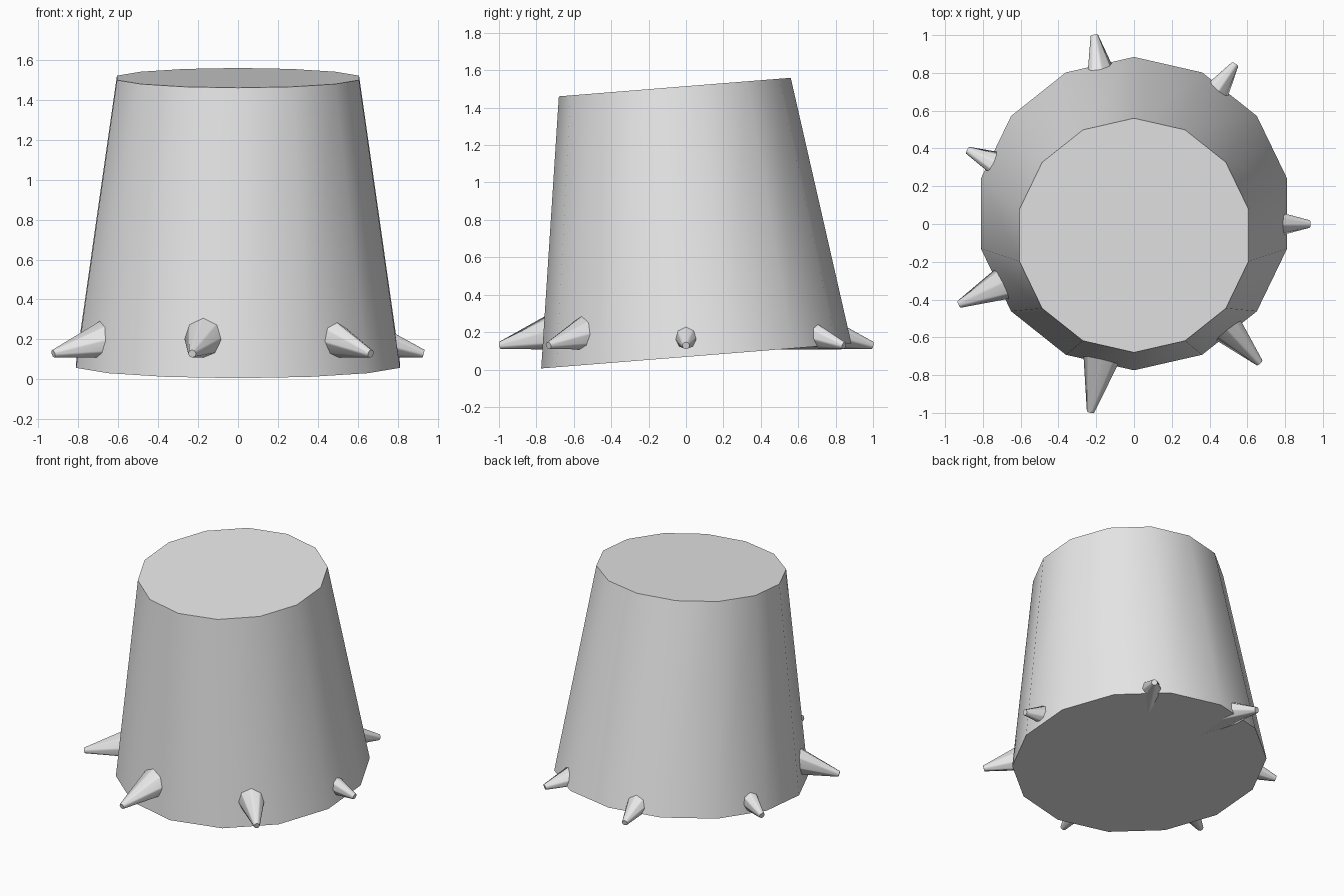
import bpy, bmesh, math
from mathutils import Vector

if "Cube" in bpy.data.objects:
    bpy.data.objects.remove(bpy.data.objects["Cube"])

grey = bpy.data.materials.new("plain_grey")
grey.diffuse_color = (0.8, 0.8, 0.8, 1)
grey.use_nodes = True
grey.node_tree.nodes["Principled BSDF"].inputs["Base Color"].default_value = grey.diffuse_color


def frustum(name, start, end, r0, r1, sides, hint):
    """Capped tapered prism from start to end, first corner towards hint."""
    start, end, hint = Vector(start), Vector(end), Vector(hint)
    w = (end - start).normalized()
    u = (hint - w * hint.dot(w)).normalized()
    v = w.cross(u)
    bm = bmesh.new()
    rings = []
    for centre, r in ((start, r0), (end, r1)):
        ring = []
        for i in range(sides):
            a = math.tau * i / sides
            ring.append(bm.verts.new(centre + (u * math.cos(a) + v * math.sin(a)) * r))
        rings.append(ring)
    low, high = rings
    for i in range(sides):
        j = (i + 1) % sides
        bm.faces.new((low[i], low[j], high[j], high[i]))
    bm.faces.new(low[::-1])
    bm.faces.new(high)
    mesh = bpy.data.meshes.new(name)
    bm.to_mesh(mesh)
    bm.free()
    mesh.materials.append(grey)
    obj = bpy.data.objects.new(name, mesh)
    bpy.context.collection.objects.link(obj)
    bpy.ops.object.select_all(action='DESELECT')
    obj.select_set(True)
    bpy.context.view_layer.objects.active = obj
    bpy.ops.object.shade_smooth_by_angle(angle=math.radians(50))
    return obj


# Tapered body, leaning slightly towards the front
frustum("body", (0, 0.055, 0.072), (0, -0.06, 1.51), 0.832, 0.622, 14, (0, 1, 0))

# Ring of blunt spikes, growing from the middle and dipping outward
tips = [(0.93, 0.0), (0.535, 0.845), (-0.21, 0.998), (-0.88, 0.39),
        (-0.925, -0.425), (-0.23, -0.995), (0.665, -0.735)]
tip_z, drop, flare, tip_r = 0.128, 0.255, 0.265, 0.02
hub = Vector((-0.03, 0.0))
for k, (x, y) in enumerate(tips):
    reach = (Vector((x, y)) - hub).length
    frustum(f"spike_{k + 1}", (hub.x, hub.y, tip_z + drop * reach), (x, y, tip_z),
            tip_r + flare * reach, tip_r, 8, (0, 0, 1))
